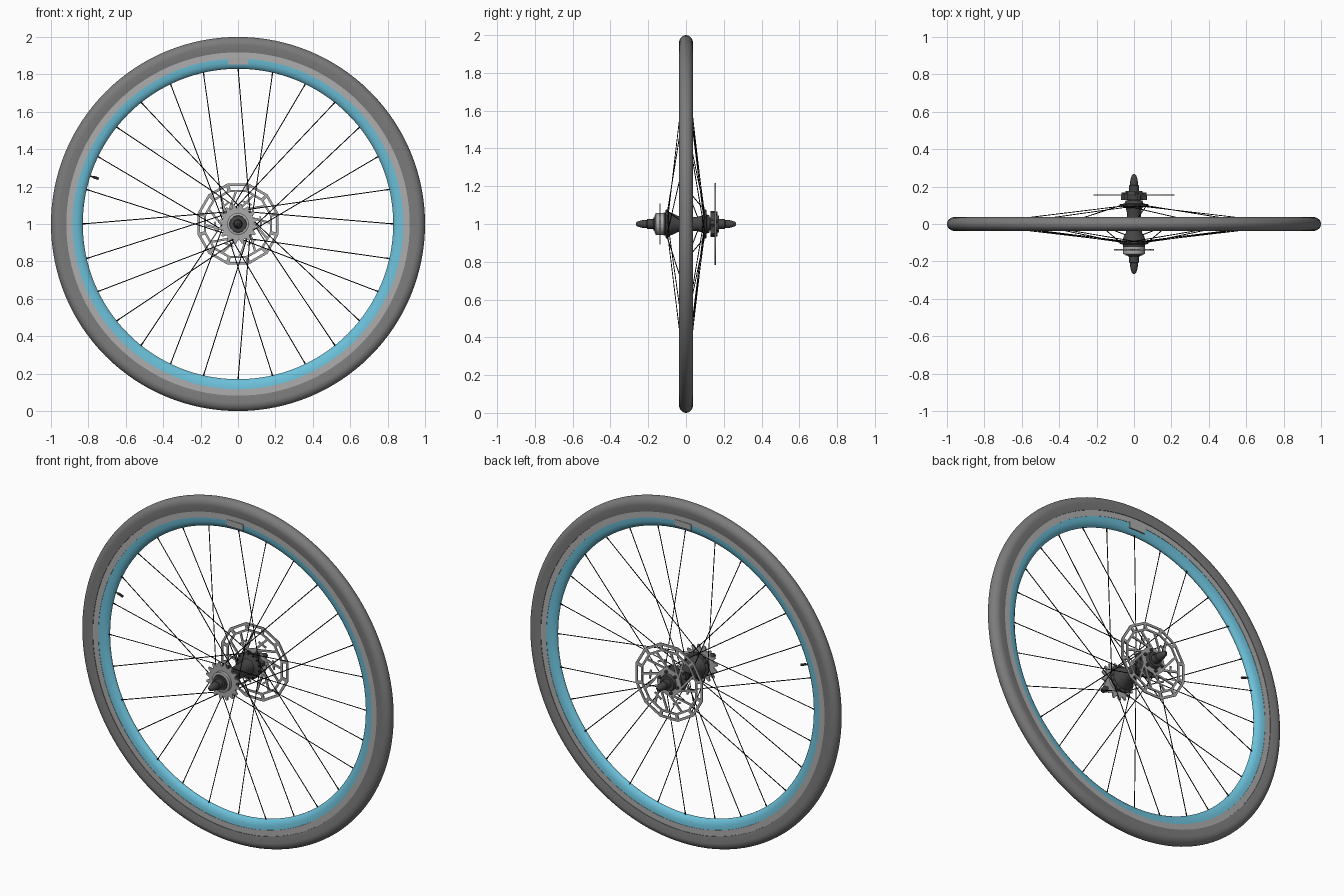
import bpy
import bmesh
from math import sin, cos, pi, radians
from mathutils import Vector

if "Cube" in bpy.data.objects:
    bpy.data.objects.remove(bpy.data.objects["Cube"])


def material(name, r, g, b):
    m = bpy.data.materials.new(name)
    m.use_nodes = True
    m.diffuse_color = (r, g, b, 1)
    m.node_tree.nodes["Principled BSDF"].inputs["Base Color"].default_value = (r, g, b, 1)
    return m


RUBBER = material("rubber grey", .2, .2, .2)
ALLOY = material("rim grey", .42, .42, .42)
BLUE = material("rim blue", .15, .53, .7)
STEEL = material("brushed steel", .4, .4, .4)
DARK = material("hub dark grey", .06, .06, .06)
BLACK = material("spoke black", .006, .006, .006)


def polar(r, a, y):
    """Point at radius r, angle a from the top, on the wheel axis plane y."""
    return Vector((r * sin(a), y, 1 + r * cos(a)))


def finish(name, bm, mat, angle=35):
    bmesh.ops.recalc_face_normals(bm, faces=bm.faces)
    me = bpy.data.meshes.new(name)
    bm.to_mesh(me)
    bm.free()
    me.materials.append(mat)
    for p in me.polygons:
        p.use_smooth = True
    me.set_sharp_from_angle(angle=radians(angle))
    ob = bpy.data.objects.new(name, me)
    bpy.context.collection.objects.link(ob)


def lathe(name, profile, mat, segs=96, closed=True, start=0, sweep=2 * pi):
    """Revolve (radius, y) points round the axle."""
    bm = bmesh.new()
    full = sweep > 6
    n = len(profile)
    rows = [[bm.verts.new(polar(r, start + sweep * i / segs, y)) for r, y in profile]
            for i in range(segs if full else segs + 1)]
    for i in range(segs):
        a, b = rows[i], rows[(i + 1) % len(rows)]
        for j in range(n if closed else n - 1):
            k = (j + 1) % n
            bm.faces.new((a[j], a[k], b[k], b[j]))
    if full and not closed:
        bm.faces.new([row[0] for row in rows])
        bm.faces.new([row[-1] for row in rows])
    elif not full:
        bm.faces.new(rows[0])
        bm.faces.new(rows[-1])
    finish(name, bm, mat)


def ring(bm, outer, inner, y, thick, turn=0):
    """Flat ring plate from two lists of radii."""
    n = len(outer)
    loops = [[bm.verts.new(polar(r, turn + 2 * pi * i / n, y + s * thick / 2))
              for i, r in enumerate(radii)]
             for radii, s in ((outer, -1), (outer, 1), (inner, 1), (inner, -1))]
    for a, b in zip(loops, loops[1:] + loops[:1]):
        for i in range(n):
            k = (i + 1) % n
            bm.faces.new((a[i], a[k], b[k], b[i]))


def rod(bm, a, b, radius, sides=6, flat=None):
    """Round rod between two points, or a flat bar with given y thickness."""
    d = (b - a).normalized()
    u = d.cross(Vector((0, 1, 0))).normalized() if abs(d.y) < .9 else Vector((1, 0, 0))
    v = d.cross(u)
    if flat:
        offs = [u * radius * p + v * flat / 2 * q for p, q in ((1, 1), (-1, 1), (-1, -1), (1, -1))]
    else:
        offs = [radius * (u * cos(2 * pi * i / sides) + v * sin(2 * pi * i / sides))
                for i in range(sides)]
    lo = [bm.verts.new(a + o) for o in offs]
    hi = [bm.verts.new(b + o) for o in offs]
    for i in range(len(offs)):
        k = (i + 1) % len(offs)
        bm.faces.new((lo[i], lo[k], hi[k], hi[i]))
    bm.faces.new(lo)
    bm.faces.new(hi)


def mirrored(half):
    return half + [(r, -y) for r, y in reversed(half)]


# Tyre: rounded tread with straight walls down to the bead
tread = [(.958 + .042 * sin(pi * t / 16), .037 * cos(pi * t / 16)) for t in range(17)]
lathe("tyre", [(.918, .031)] + tread + [(.918, -.031)], RUBBER, 128)

# Rim: grey brake track outside, blue body inside
lathe("brake_track", mirrored([(.93, .028), (.884, .028)]), ALLOY, 128)
lathe("rim_body", mirrored([(.885, .0265), (.862, .025), (.845, .019), (.834, .010), (.83, .004)]),
      BLUE, 128)

# Joint plates at the top of the rim, one on each side
for name, s in (("front_joint_plate", -1), ("back_joint_plate", 1)):
    outline = [(.89, .031), (.853, .029), (.853, .02), (.89, .024)]
    lathe(name, [(r, s * y) for r, y in outline], ALLOY, 6, True, -.062, .124)

# Spokes: alternate sides, laced in crossing pairs
SPOKES = 28
bm = bmesh.new()
nipples = bmesh.new()
for k in range(SPOKES):
    a = 2 * pi * k / SPOKES
    side = -1 if k % 2 else 1
    lead = radians(78) * (-1 if (k // 2) % 2 else 1)
    hub = polar(.07, a + lead, side * .1)
    rim = polar(.835, a, side * .004)
    rod(bm, hub, rim, .0025)
    rod(nipples, rim.lerp(hub, .025), rim, .0035)
    rod(nipples, hub - Vector((0, .008, 0)), hub + Vector((0, .008, 0)), .005)
finish("spokes", bm, BLACK)
finish("spoke_nipples", nipples, BLACK)

# Valve stem on the inside of the rim
bm = bmesh.new()
va = radians(-72)
rod(bm, polar(.835, va, 0), polar(.805, va, 0), .004, 8)
rod(bm, polar(.815, va, 0), polar(.783, va, 0), .007, 10)
finish("valve", bm, DARK)

# Hub shell with two spoke flanges
lathe("hub_shell", [(.05, -.125), (.06, -.118), (.06, -.11), (.078, -.105), (.078, -.095),
                    (.064, -.09), (.056, -.07), (.043, -.045), (.038, -.02), (.038, .06),
                    (.044, .085), (.056, .094), (.078, .097), (.078, .105), (.05, .11),
                    (.045, .125)], DARK, 40, False)

# Axle with tapered nuts at both ends
lathe("axle", [(.014, -.2), (.014, .2)], DARK, 20, False)
for name, s in (("front_axle_nut", -1), ("back_axle_nut", 1)):
    lathe(name, [(r, s * y) for r, y in (
        (.034, .12), (.034, .172), (.026, .174), (.026, .205), (.022, .208), (.022, .222),
        (.018, .24), (.013, .258), (.006, .266))], DARK, 20, False)

# Sprocket: toothed plate on a steel carrier
bm = bmesh.new()
ring(bm, [.087, .108, .108, .087] * 16, [.045] * 64, -.138, .007)
finish("sprocket", bm, STEEL)
lathe("sprocket_carrier", [(.05, -.163), (.058, -.16), (.058, -.116), (.05, -.113)],
      STEEL, 32, False)
lathe("sprocket_lock_ring", [(.034, -.155), (.034, -.168), (.044, -.168), (.047, -.155)], DARK, 32)

# Brake disc: two angular rings, cross bars and swept arms
DISC_Y, THICK = .155, .006
bm = bmesh.new()
ring(bm, [.224] * 12, [.21] * 12, DISC_Y, THICK, pi / 12)
ring(bm, [.188] * 12, [.176] * 12, DISC_Y, THICK, pi / 12)
ring(bm, [.078] * 24, [.03] * 24, DISC_Y, THICK)
for i in range(12):
    a = pi / 12 + pi * i / 6
    rod(bm, polar(.18, a, DISC_Y), polar(.216, a, DISC_Y), .009, flat=THICK)
for i in range(6):
    a = pi * i / 3
    for swing in (.5, 1):
        rod(bm, polar(.07, a, DISC_Y), polar(.18, a + swing, DISC_Y), .006, flat=THICK)
    rod(bm, polar(.125, a + .2, DISC_Y), polar(.125, a + .62, DISC_Y), .005, flat=THICK)
finish("brake_disc", bm, STEEL)

# Disc mount with lobes and bolts
bm = bmesh.new()
ring(bm, [.052, .07, .07, .052] * 6, [.03] * 24, .141, .024)
finish("disc_mount", bm, DARK)
bm = bmesh.new()
for i in range(6):
    a = pi * (i + .25) / 3
    rod(bm, polar(.06, a, .15), polar(.06, a, .168), .009, 8)
finish("disc_bolts", bm, DARK)
lathe("disc_lock_ring", [(.03, .15), (.03, .176), (.044, .176), (.05, .15)], DARK, 32)
